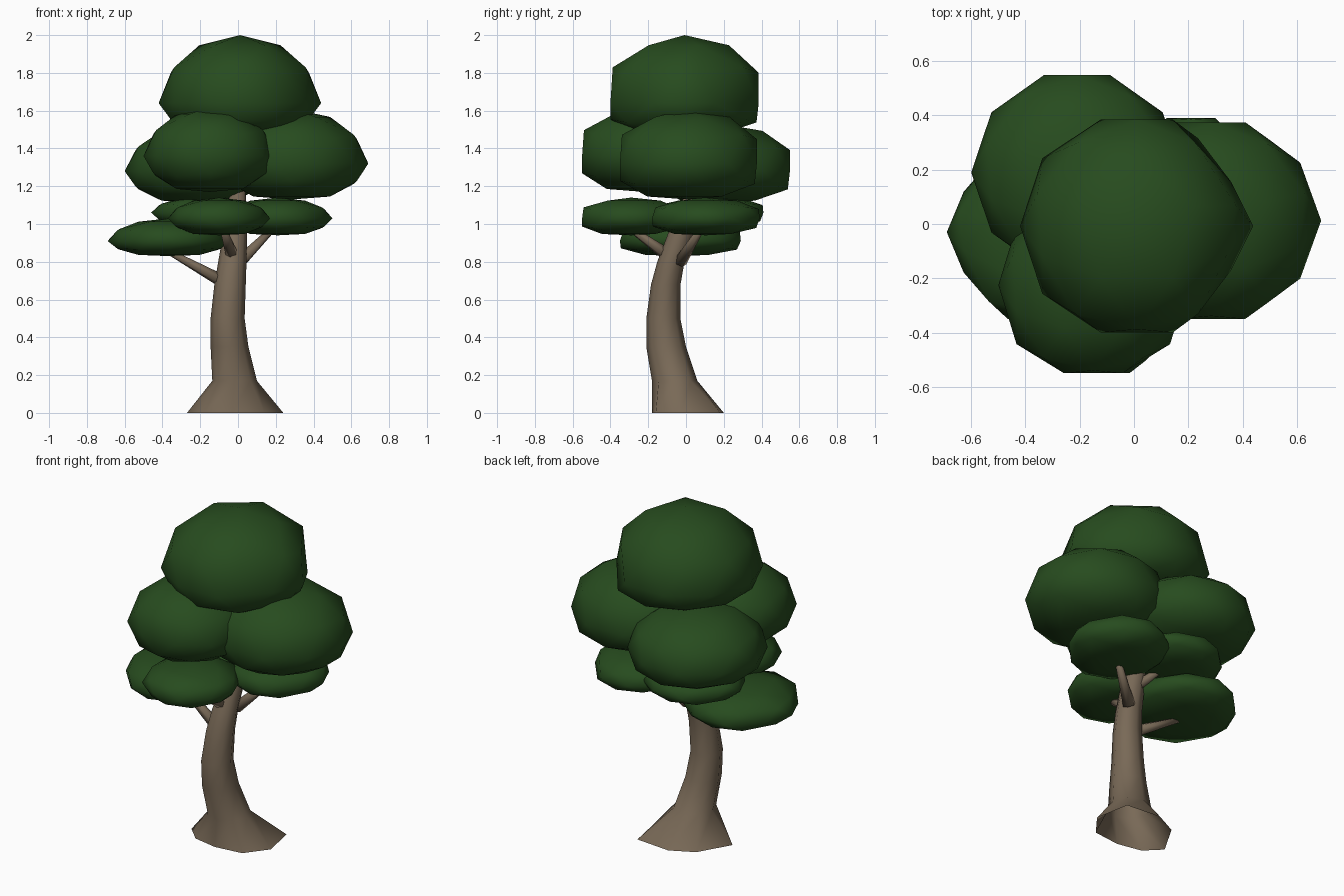
import bpy, bmesh, math
from mathutils import Vector, Matrix

cube = bpy.data.objects.get("Cube")
if cube:
    bpy.data.objects.remove(cube, do_unlink=True)


def material(name, rgb):
    m = bpy.data.materials.new(name)
    m.use_nodes = True
    color = (*rgb, 1)
    m.diffuse_color = color
    bsdf = m.node_tree.nodes["Principled BSDF"]
    bsdf.inputs["Base Color"].default_value = color
    bsdf.inputs["Roughness"].default_value = 0.9
    return m


leaf = material("leaf green", (0.02, 0.071, 0.0132))
bark = material("bark brown", (0.19, 0.142, 0.095))


def finish(name, bm, mat):
    mesh = bpy.data.meshes.new(name)
    bm.to_mesh(mesh)
    bm.free()
    mesh.materials.append(mat)
    for p in mesh.polygons:
        p.use_smooth = True
    ob = bpy.data.objects.new(name, mesh)
    bpy.context.collection.objects.link(ob)
    return ob


def foliage(name, xs, ys, low, rim, top, fullness=1.14, left=1, right=1):
    """Low-poly dome with flattened y sides, widest at rim.
    left and right pinch the -x and +x ends into a point."""
    bm = bmesh.new()
    bmesh.ops.create_icosphere(bm, subdivisions=2, radius=1,
                               matrix=Matrix.Rotation(math.radians(18), 4, 'Z'))
    for v in bm.verts:
        x, y, z = v.co
        y = max(-1, min(1, y * fullness))
        if abs(x) > 0.6:
            y *= right if x > 0 else left
        z = max(-1, z * 1.08) if z < 0 else z
        v.co = (sum(xs) / 2 + x * (xs[1] - xs[0]) / 2,
                sum(ys) / 2 + y * (ys[1] - ys[0]) / 2,
                rim + z * ((top - rim) if z > 0 else (rim - low)))
    return finish(name, bm, leaf)


def ring(x, y, z, rx, ry, sides=8):
    angles = [math.tau * i / sides for i in range(sides)]
    return [(x + rx * math.cos(a), y + ry * math.sin(a), z) for a in angles]


def skin(name, rings):
    """Join stacked rings of points into an open-bottomed tube."""
    bm = bmesh.new()
    loops = [[bm.verts.new(p) for p in r] for r in rings]
    for a, b in zip(loops, loops[1:]):
        for i in range(len(a)):
            j = (i + 1) % len(a)
            bm.faces.new((a[i], a[j], b[j], b[i]))
    bm.faces.new(loops[-1])
    return finish(name, bm, bark)


def branch(name, start, end, r1=0.035, r2=0.016):
    start, end = Vector(start), Vector(end)
    axis = end - start
    place = Matrix.Translation((start + end) / 2) @ axis.to_track_quat('Z', 'Y').to_matrix().to_4x4()
    bm = bmesh.new()
    bmesh.ops.create_cone(bm, cap_ends=True, segments=6, radius1=r1, radius2=r2,
                          depth=axis.length, matrix=place)
    return finish(name, bm, bark)


# Curved trunk rising from an uneven flared foot
foot = [(0.24, -0.03, 0), (0.2, 0.18, 0), (-0.02, 0.2, 0), (-0.16, 0.13, 0),
        (-0.27, -0.06, 0), (-0.18, -0.15, 0), (-0.03, -0.18, 0), (0.14, -0.16, 0)]
skin("trunk", [
    foot,
    ring(-0.018, -0.06, 0.17, 0.118, 0.12),
    ring(-0.045, -0.105, 0.35, 0.1, 0.105),
    ring(-0.055, -0.12, 0.5, 0.09, 0.09),
    ring(-0.042, -0.107, 0.68, 0.083, 0.078),
    ring(-0.03, -0.08, 0.8, 0.075, 0.072),
    ring(-0.015, -0.025, 0.95, 0.063, 0.07),
    ring(0, 0.05, 1.18, 0.04, 0.045)])

# Branches reaching into the lower foliage
branch("left_branch", (-0.07, -0.1, 0.69), (-0.36, -0.04, 0.85))
branch("front_branch", (-0.03, -0.09, 0.83), (-0.08, -0.3, 0.98))
branch("right_branch", (0.01, -0.03, 0.8), (0.2, 0.09, 0.99))
branch("back_branch", (-0.02, -0.01, 0.92), (-0.13, 0.11, 1.03))

# Lower flat foliage
foliage("low_foliage_left", (-0.69, -0.04), (-0.35, 0.29), 0.83, 0.91, 1.03, 1.1, left=0.72)
foliage("low_foliage_front", (-0.37, 0.17), (-0.55, -0.03), 0.94, 1.03, 1.14, right=0.78)
foliage("low_foliage_right", (-0.08, 0.5), (-0.18, 0.39), 0.94, 1.03, 1.14, 1.1, right=0.72)
foliage("low_foliage_back", (-0.46, 0.13), (-0.13, 0.41), 0.98, 1.06, 1.15, 1.1, left=0.75)

# Large rounded crown
foliage("crown_front", (-0.5, 0.2), (-0.55, 0.1), 1.17, 1.36, 1.62)
foliage("crown_right", (-0.12, 0.69), (-0.35, 0.375), 1.13, 1.32, 1.61, right=0.88)
foliage("crown_back", (-0.6, 0.18), (-0.17, 0.55), 1.11, 1.28, 1.53, left=0.92, right=0.92)
foliage("crown_top", (-0.42, 0.44), (-0.4, 0.385), 1.46, 1.64, 2, left=0.95, right=0.62)
